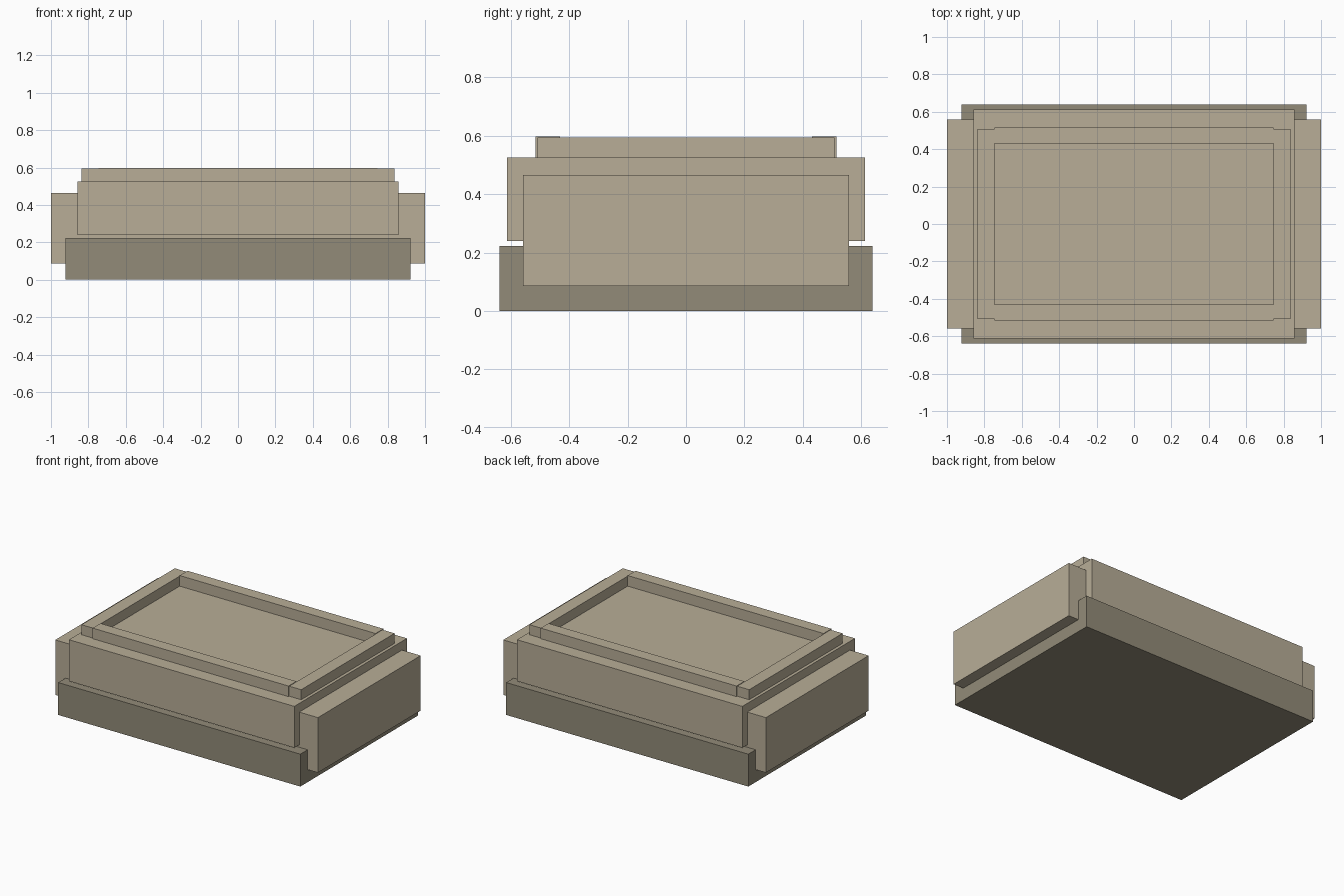
import bpy

cube = bpy.data.objects.get("Cube")
if cube:
    bpy.data.objects.remove(cube, do_unlink=True)


def material(name, rgb):
    mat = bpy.data.materials.new(name)
    mat.use_nodes = True
    color = (*rgb, 1.0)
    mat.diffuse_color = color
    bsdf = mat.node_tree.nodes["Principled BSDF"]
    bsdf.inputs["Base Color"].default_value = color
    bsdf.inputs["Roughness"].default_value = 0.9
    return mat


def box(name, x, y, z, mat):
    """Box spanning the given (low, high) ranges."""
    spans = (x, y, z)
    bpy.ops.mesh.primitive_cube_add(size=1, location=[(a + b) / 2 for a, b in spans])
    obj = bpy.context.object
    obj.name = name
    obj.scale = [b - a for a, b in spans]
    bpy.ops.object.transform_apply(location=False, rotation=False, scale=True)
    obj.data.materials.append(mat)
    return obj


def both(half):
    return (-half, half)


light_stone = material("light_stone", (0.48, 0.42, 0.31))
dark_stone = material("dark_stone", (0.29, 0.26, 0.19))

# Base slab, long block running through to both ends, and the wide body
box("base_slab", both(0.922), both(0.639), (0, 0.223), dark_stone)
box("long_core", both(1.0), both(0.559), (0.086, 0.465), light_stone)
box("body", both(0.858), both(0.613), (0.24, 0.525), light_stone)

# Raised rim around the top: long rails stand slightly prouder than the end rails
for side, name in ((-1, "front"), (1, "back")):
    y = sorted((side * 0.431, side * 0.516))
    box(name + "_rim_rail", both(0.746), y, (0.525, 0.598), light_stone)
for side, name in ((-1, "right"), (1, "left")):
    x = sorted((side * 0.746, side * 0.837))
    box(name + "_rim_rail", x, both(0.508), (0.525, 0.594), light_stone)
